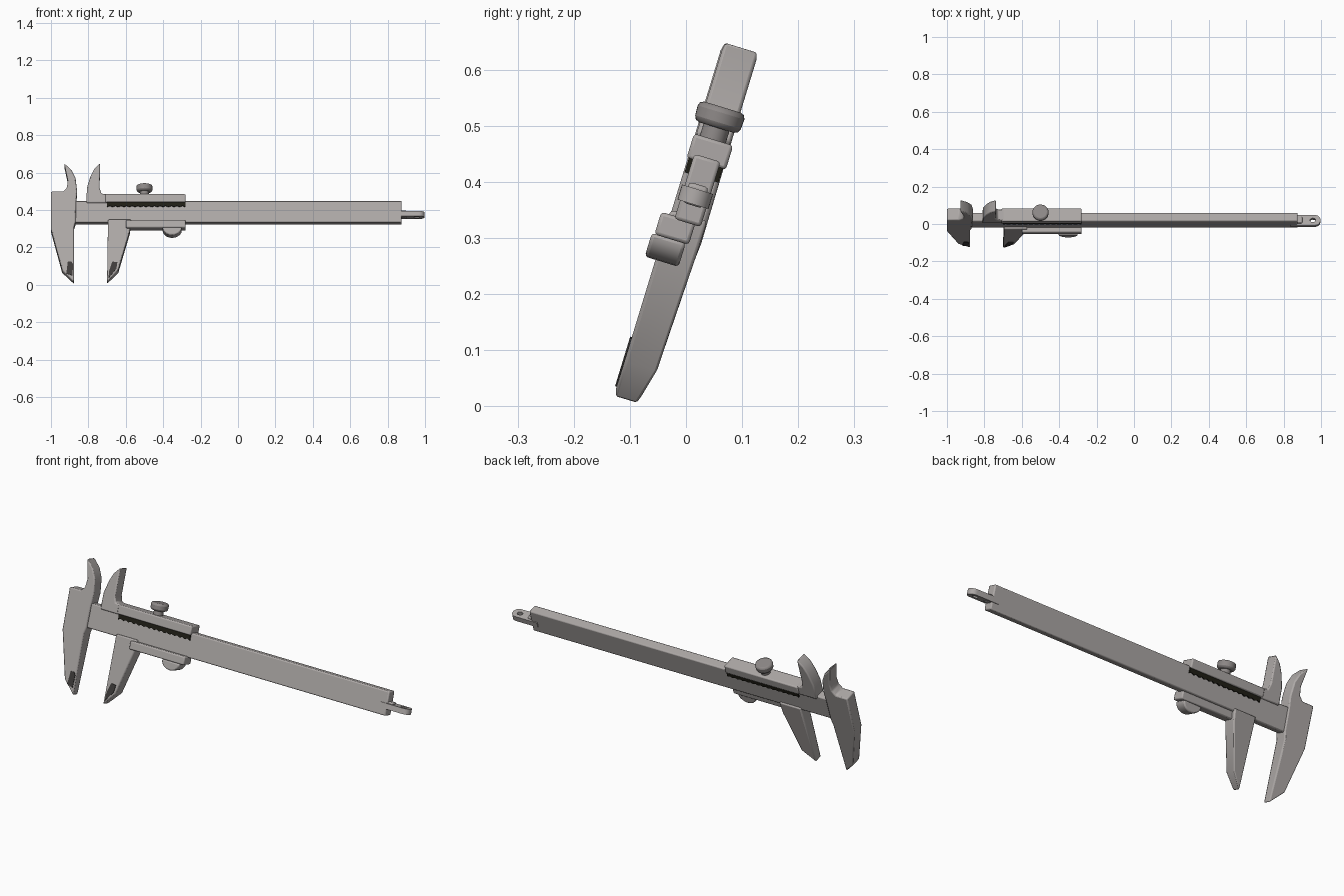
import bpy, bmesh, math
from mathutils import Matrix

cube = bpy.data.objects.get("Cube")
if cube:
    bpy.data.objects.remove(cube)

# The whole tool leans back about the long axis of its beam
TILT = math.radians(17)
MID = 0.385
PLACE = Matrix.Translation((0, 0.02, MID)) @ Matrix.Rotation(-TILT, 4, 'X')


def material(name, rgb):
    m = bpy.data.materials.new(name)
    m.use_nodes = True
    m.diffuse_color = (*rgb, 1)
    bsdf = m.node_tree.nodes["Principled BSDF"]
    bsdf.inputs["Base Color"].default_value = (*rgb, 1)
    bsdf.inputs["Roughness"].default_value = 0.6
    return m


STEEL = material("warm grey steel", (0.42, 0.395, 0.385))
KNOB = material("darker steel", (0.27, 0.25, 0.245))
BLACK = material("black strip", (0.014, 0.013, 0.008))
DARK = material("dark recess", (0.05, 0.046, 0.044))


def finish(name, bm, mat, bevel):
    bmesh.ops.recalc_face_normals(bm, faces=bm.faces)
    mesh = bpy.data.meshes.new(name)
    bm.to_mesh(mesh)
    bm.free()
    mesh.materials.append(mat)
    ob = bpy.data.objects.new(name, mesh)
    bpy.context.collection.objects.link(ob)
    ob.matrix_world = PLACE
    if bevel:
        mod = ob.modifiers.new("soft edges", 'BEVEL')
        mod.width = bevel
        mod.segments = 2
        mod.limit_method = 'ANGLE'
    bpy.ops.object.select_all(action='DESELECT')
    ob.select_set(True)
    bpy.context.view_layer.objects.active = ob
    bpy.ops.object.shade_smooth_by_angle(angle=math.radians(40))
    return ob


def prism(name, points, front, back, mat=STEEL, bevel=0.006):
    """Extrude an x, height outline through the thickness; low tips thin at the back."""
    bm = bmesh.new()
    rings = []
    for side in (front, back):
        ring = []
        for x, z in points:
            y = side
            if side == back:
                y -= 0.28 * max(0, 0.09 - z) if mat is STEEL else 0
            ring.append(bm.verts.new((x, y, (z - MID) / math.cos(TILT))))
        rings.append(ring)
    bm.faces.new(rings[0])
    bm.faces.new(rings[1])
    n = len(points)
    for i in range(n):
        j = (i + 1) % n
        bm.faces.new((rings[0][i], rings[0][j], rings[1][j], rings[1][i]))
    return finish(name, bm, mat, bevel)


def block(name, x0, x1, z0, z1, front, back, mat=STEEL, bevel=0.006):
    return prism(name, [(x0, z0), (x1, z0), (x1, z1), (x0, z1)], front, back, mat, bevel)


def disc(name, x, z0, z1, radius, mat, bevel, top=None):
    bm = bmesh.new()
    bmesh.ops.create_cone(bm, cap_ends=True, segments=32, radius1=radius,
                          radius2=top or radius, depth=z1 - z0)
    bmesh.ops.translate(bm, verts=bm.verts, vec=(x, 0, (z0 + z1) / 2 - MID))
    return finish(name, bm, mat, bevel)


# Beam
block("beam", -0.96, 0.875, 0.327, 0.443, -0.024, 0.025)

# Fixed head with its lower and upper jaws
prism("fixed_jaws", [
    (-1, 0.49), (-1, 0.29), (-0.94, 0.07), (-0.877, 0.006), (-0.877, 0.30),
    (-0.868, 0.33), (-0.865, 0.44), (-0.86, 0.49), (-0.868, 0.56),
    (-0.89, 0.605), (-0.93, 0.642), (-0.91, 0.55), (-0.915, 0.51), (-0.935, 0.49),
], -0.033, 0.033)

# Sliding jaws
prism("sliding_lower_jaw", [
    (-0.70, 0.006), (-0.64, 0.07), (-0.578, 0.28), (-0.57, 0.34), (-0.695, 0.34),
], -0.035, 0.033)
prism("sliding_upper_jaw", [
    (-0.81, 0.43), (-0.69, 0.43), (-0.69, 0.475), (-0.73, 0.48), (-0.74, 0.51),
    (-0.738, 0.642), (-0.77, 0.61), (-0.79, 0.57), (-0.808, 0.51),
], -0.031, 0.033)

# Dark hollows on the lower jaw tips
prism("fixed_tip_recess", [(-0.918, 0.05), (-0.885, 0.04), (-0.882, 0.10), (-0.89, 0.113),
                           (-0.91, 0.113)], -0.036, -0.030, DARK, 0)
prism("sliding_tip_recess", [(-0.692, 0.025), (-0.65, 0.075), (-0.645, 0.11), (-0.672, 0.113),
                             (-0.69, 0.06)], -0.038, -0.032, DARK, 0)

# Slider: upper rail, lower rail and the thumb rest
block("slider_upper_rail", -0.71, -0.28, 0.432, 0.476, -0.035, 0.038)
block("slider_lower_rail", -0.60, -0.28, 0.292, 0.332, -0.05, 0.014)
arc = [(-0.352 + 0.052 * math.cos(a), 0.293 + 0.042 * math.sin(a))
       for a in (math.pi * (1 + i / 10) for i in range(11))]
prism("thumb_rest", arc, -0.055, 0.008)

# Toothed black scale strips on both faces
TEETH = 28
left, right = -0.70, -0.282
teeth = [(left + (right - left) * i / TEETH, 0.408 + 0.006 * (i % 2)) for i in range(TEETH + 1)]
outline = teeth + [(right, 0.436), (left, 0.436)]
prism("front_scale_strip", outline, -0.031, -0.023, BLACK, 0)
prism("back_scale_strip", outline, 0.024, 0.032, BLACK, 0)

# Locking screw
disc("screw_neck", -0.50, 0.46, 0.515, 0.024, KNOB, 0)
disc("screw_head", -0.50, 0.502, 0.54, 0.042, KNOB, 0.01, 0.044)

# Depth rod: a flat tongue with a rounded end and a hole
tongue = bmesh.new()
R, HOLE, CX, HALF = 0.029, 0.011, 0.968, 0.014
steps = 12
layers = []
for z in (-HALF, HALF):
    outer, inner = [], []
    for i in range(steps * 2):
        a = math.pi * i / steps - math.pi / 2
        c, s = math.cos(a), math.sin(a)
        x = CX + R * c if c > -0.001 else CX - 0.13 * min(1, -c * 3)
        outer.append(tongue.verts.new((x, R * s if c > -0.001 else R * max(-1, min(1, s * 1.4)), z)))
        inner.append(tongue.verts.new((CX - 0.012 + HOLE * 1.4 * c, HOLE * s, z)))
    layers.append((outer, inner))
(lo, li), (uo, ui) = layers
for i in range(steps * 2):
    j = (i + 1) % (steps * 2)
    for quad in ((lo[i], lo[j], li[j], li[i]), (uo[i], uo[j], ui[j], ui[i]),
                 (lo[i], lo[j], uo[j], uo[i]), (li[i], li[j], ui[j], ui[i])):
        tongue.faces.new(quad)
bmesh.ops.translate(tongue, verts=tongue.verts, vec=(0, 0, -0.012))
finish("depth_rod", tongue, STEEL, 0)
block("depth_rod_root", 0.85, 0.90, 0.358, 0.395, -0.018, 0.018)
